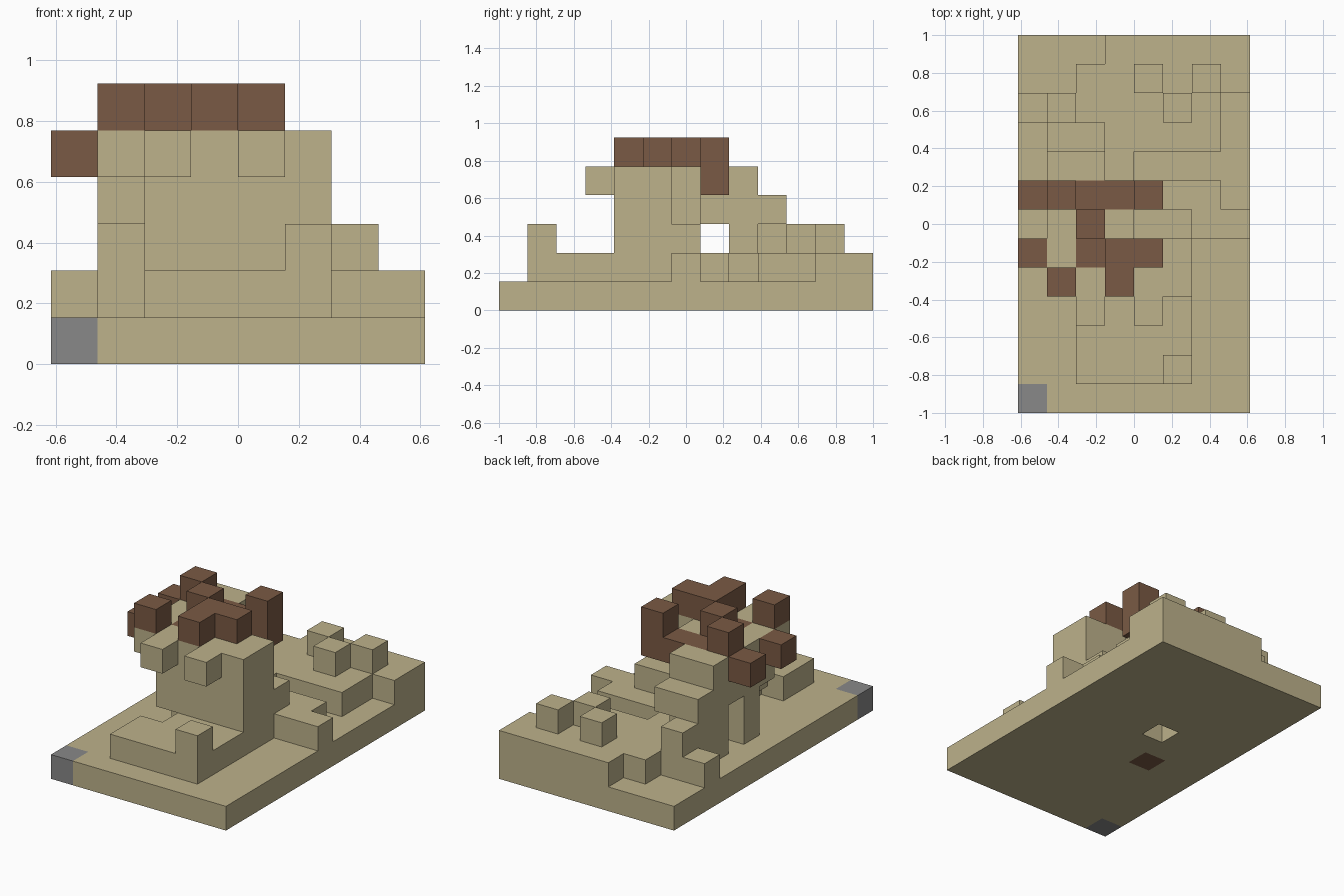
import bpy, bmesh
from mathutils import Vector

cube = bpy.data.objects.get("Cube")
if cube:
    bpy.data.objects.remove(cube, do_unlink=True)

U = 2 / 13                       # edge of one block
OFFSET = Vector((-4 * U, -1, 0))


def material(name, rgb):
    m = bpy.data.materials.new(name)
    m.use_nodes = True
    m.diffuse_color = (*rgb, 1)
    bsdf = m.node_tree.nodes["Principled BSDF"]
    bsdf.inputs["Base Color"].default_value = (*rgb, 1)
    bsdf.inputs["Roughness"].default_value = 0.9
    return m


SAND = material("sand", (0.509, 0.445, 0.258))
BROWN = material("brown", (0.195, 0.102, 0.058))
GREY = material("grey", (0.246, 0.246, 0.246))


def box(x, y, z):
    """Cells of a box; each axis is one index or an inclusive pair."""
    spans = [range(a[0], a[1] + 1) if isinstance(a, tuple) else (a,) for a in (x, y, z)]
    return {(i, j, k) for i in spans[0] for j in spans[1] for k in spans[2]}


def union(*boxes):
    return set().union(*(box(*b) for b in boxes))


# Base slab, with one hole, a root block and a corner block
corner = box(0, 0, 0)
root = box(2, 5, 0)
slab = box((0, 7), (0, 12), 0) - corner - root - box(3, 7, 0)

# Low step in front, with a post at its corner
front_step = union(((2, 5), (1, 2), 1), ((3, 5), 3, 1), (5, 1, 2))

# Raised ground behind, with three loose blocks
rear_terrace = union(((3, 7), 12, 1), ((2, 7), 11, 1), ((2, 6), 10, 1),
                     ((3, 6), 9, 1), (3, 8, 1), (0, 10, 1),
                     (4, 11, 2), (6, 11, 2), (5, 10, 2))

# Ledge at the left side
side_ledge = union(((5, 7), 6, 1), ((4, 6), 7, 1), (5, 6, 2))

# Central wall, with its overhanging blocks
wall = union(((3, 5), 4, 1), ((2, 5), 5, 1), ((2, 5), (4, 5), (2, 4)),
             ((2, 3), 6, (1, 4)), (4, 6, (1, 2)), (1, 6, (1, 4)),
             (1, 5, (3, 4)), (1, 4, 4), (2, 3, 4), (4, 3, 4)) - box(2, 5, 4)

# Stair leaning on the back, bridged to the wall
stair = union(((1, 2), 8, (1, 4)), (1, 9, (1, 3)), (2, 9, 1), (2, 9, 3),
              (1, 10, (1, 2)), ((1, 2), 7, 3))

# Brown blocks on top
crown = union((2, 5, 4), (2, 6, 5), ((3, 4), 5, 5), (3, 4, 5), (1, 4, 5),
              (0, 5, 4), ((0, 4), 7, 4), (4, 7, 5), (1, 7, 5))

parts = [("base_slab", slab, SAND), ("corner_block", corner, GREY),
         ("root_block", root, BROWN), ("front_step", front_step, SAND),
         ("rear_terrace", rear_terrace, SAND), ("side_ledge", side_ledge, SAND),
         ("central_wall", wall, SAND), ("back_stair", stair, SAND),
         ("crown_blocks", crown, BROWN)]
solid = set().union(*(cells for _, cells, _ in parts))


def build(name, cells, mat):
    """Skin the cells, leaving out faces hidden between blocks."""
    bm = bmesh.new()
    for cell in sorted(cells):
        centre = Vector(cell) + Vector((0.5, 0.5, 0.5))
        for axis in range(3):
            for sign in (-1, 1):
                n = Vector((0, 0, 0))
                n[axis] = sign
                if tuple(int(c + d) for c, d in zip(cell, n)) in solid:
                    continue
                u = Vector((0, 0, 0))
                u[(axis + 1) % 3] = 0.5
                v = n.cross(u)
                mid = centre + n / 2
                ring = (mid - u - v, mid + u - v, mid + u + v, mid - u + v)
                bm.faces.new([bm.verts.new(p * U + OFFSET) for p in ring])
    bmesh.ops.remove_doubles(bm, verts=bm.verts, dist=0.001)
    bmesh.ops.dissolve_limit(bm, angle_limit=0.01, verts=bm.verts, edges=bm.edges)
    mesh = bpy.data.meshes.new(name)
    bm.to_mesh(mesh)
    bm.free()
    mesh.materials.append(mat)
    bpy.context.collection.objects.link(bpy.data.objects.new(name, mesh))


for part in parts:
    build(*part)
